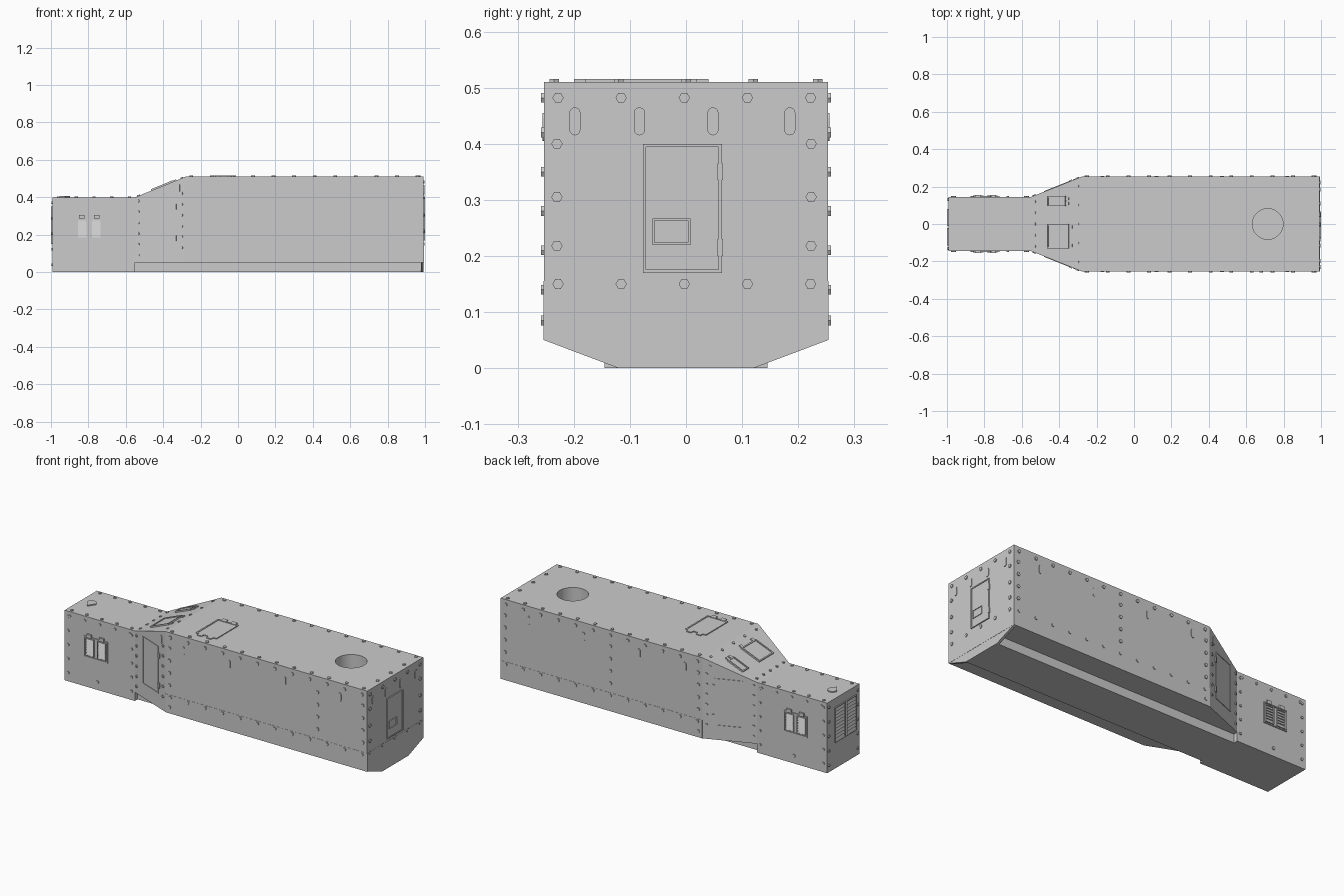
import bpy, bmesh
from math import cos, sin, pi
from mathutils import Matrix, Vector

if "Cube" in bpy.data.objects:
    bpy.data.objects.remove(bpy.data.objects["Cube"])

grey = bpy.data.materials.new("armour grey")
grey.use_nodes = True
grey.diffuse_color = (0.6, 0.6, 0.6, 1)
grey.node_tree.nodes["Principled BSDF"].inputs["Base Color"].default_value = grey.diffuse_color

END, NOSE, WAIST, SHOULDER = 0.993, 0.145, -0.55, -0.28
WIDE, ROOF, HOOD, SILL = 0.253, 0.51, 0.4, 0.05


def finish(bm, name):
    bmesh.ops.recalc_face_normals(bm, faces=bm.faces)
    mesh = bpy.data.meshes.new(name)
    bm.to_mesh(mesh)
    bm.free()
    mesh.materials.append(grey)
    obj = bpy.data.objects.new(name, mesh)
    bpy.context.collection.objects.link(obj)
    return obj


def loft(name, sections):
    """Skin rectangles given as (x, half width, low z, high z)."""
    bm = bmesh.new()
    rings = [[bm.verts.new((x, y, z)) for y, z in ((-w, a), (w, a), (w, b), (-w, b))]
             for x, w, a, b in sections]
    for r, s in zip(rings, rings[1:]):
        for i in range(4):
            j = (i + 1) % 4
            bm.faces.new((r[i], r[j], s[j], s[i]))
    bm.faces.new(rings[0])
    bm.faces.new(rings[-1])
    return finish(bm, name)


def plane(origin, u, v, n):
    """Matrix of a hull wall: u and v lie in the wall, n points out."""
    m = Matrix([Vector(a).normalized() for a in (u, v, n)]).transposed().to_4x4()
    m.translation = origin
    return m


def prism(bm, m, points, top, bottom=-0.003):
    low = [bm.verts.new(m @ Vector((a, b, bottom))) for a, b in points]
    high = [bm.verts.new(m @ Vector((a, b, top))) for a, b in points]
    bm.faces.new(low)
    bm.faces.new(high)
    for i in range(len(points)):
        j = (i + 1) % len(points)
        bm.faces.new((low[i], low[j], high[j], high[i]))


def plate(bm, m, u0, u1, v0, v1, t=0.004):
    prism(bm, m, [(u0, v0), (u1, v0), (u1, v1), (u0, v1)], t)


def frame(bm, m, u0, u1, v0, v1, w=0.006, t=0.004):
    plate(bm, m, u0, u1, v0, v0 + w, t)
    plate(bm, m, u0, u1, v1 - w, v1, t)
    plate(bm, m, u0, u0 + w, v0 + w, v1 - w, t)
    plate(bm, m, u1 - w, u1, v0 + w, v1 - w, t)


def bolt(bm, m, u, v, r=0.01):
    prism(bm, m, [(u + r * cos(k * pi / 3), v + r * sin(k * pi / 3)) for k in range(6)], 0.005)


def slot(bm, m, u, v, r=0.01, half=0.015):
    pts = [(u + r * cos(k * pi / 6), v + half + r * sin(k * pi / 6)) for k in range(7)]
    pts += [(2 * u - a, 2 * v - b) for a, b in pts]
    prism(bm, m, pts, 0.003)


def grille(bm, m, u0, u1, v0, v1, count):
    """Frame with a stack of louvres that face up and out."""
    frame(bm, m, u0, u1, v0, v1, 0.005, 0.007)
    turn = Matrix(((0, 0, 1, 0), (1, 0, 0, 0), (0, 1, 0, 0), (0, 0, 0, 1)))
    step = (v1 - v0 - 0.01) / count
    for i in range(count):
        v = v0 + 0.005 + i * step
        prism(bm, m @ turn, [(v, 0), (v, 0.006), (v + step, 0)], u1 - 0.004, u0 + 0.004)


def spread(a, b, count):
    return [a + (b - a) * i / (count - 1) for i in range(count)]


# Hull: bonnet, flared cab and long crew box
loft("bonnet", [(-END, NOSE, 0, HOOD), (WAIST, NOSE, 0, HOOD)])
body = loft("main_hull", [(WAIST, NOSE, SILL, HOOD), (SHOULDER, WIDE, SILL, ROOF),
                          (END, WIDE, SILL, ROOF)])
loft("floor_tub", [(WAIST - 0.01, 0.12, 0, 0.055), (END - 0.005, 0.12, 0, 0.055)])
loft("lower_skirt", [(SHOULDER, WIDE + 0.001, SILL, 0.155), (END + 0.001, WIDE + 0.001, SILL, 0.155)])

# Turret ring opening
bpy.ops.mesh.primitive_cylinder_add(vertices=48, radius=0.082, depth=0.4, location=(0.715, 0, 0.5))
cutter = bpy.context.object
cutter.name = "turret_opening_cutter"
cutter.data.materials.append(grey)
cut = body.modifiers.new("turret opening", "BOOLEAN")
cut.operation = "DIFFERENCE"
cut.object = cutter
cut.solver = "EXACT"
cutter.hide_render = True
cutter.hide_viewport = True
cutter.display_type = "WIRE"

# Wall planes
X, Y, Z = Vector((1, 0, 0)), Vector((0, 1, 0)), Vector((0, 0, 1))
rear = plane((END, 0, 0), Y, Z, X)
nose = plane((-END, 0, 0), Y, Z, -X)
roof = plane((0, 0, ROOF), X, Y, Z)
hood = plane((0, 0, HOOD), X, Y, Z)
rise, run, flare = ROOF - HOOD, SHOULDER - WAIST, WIDE - NOSE
slope = plane((WAIST, 0, HOOD), (run, 0, rise), Y, (-rise, 0, run))

# Tapered plate closing the rear end below the sill
bm = bmesh.new()
prism(bm, rear, [(-WIDE, SILL), (-0.12, 0), (0.12, 0), (WIDE, SILL)], 0, -0.015)
finish(bm, "rear_lower_plate")

# Rear door with window, hinges and pistol ports
bm = bmesh.new()
plate(bm, rear, -0.077, 0.064, 0.17, 0.4, 0.003)
frame(bm, rear, -0.077, 0.064, 0.17, 0.4, 0.006, 0.006)
frame(bm, rear, -0.06, 0.008, 0.22, 0.267, 0.004, 0.007)
for z in (0.215, 0.35):
    plate(bm, rear, 0.056, 0.066, z - 0.015, z + 0.015, 0.007)
finish(bm, "rear_door")
bm = bmesh.new()
for y in (-0.198, -0.083, 0.048, 0.185):
    slot(bm, rear, y, 0.44)
for y in spread(-0.228, 0.222, 5):
    bolt(bm, rear, y, 0.482)
    bolt(bm, rear, y, 0.15)
for y in (-0.23, 0.223):
    for z in (0.4, 0.305, 0.218):
        bolt(bm, rear, y, z)
finish(bm, "rear_bolts_and_ports")

# Sides, mirrored left and right
for s, label in ((-1, "front"), (1, "back")):
    side = plane((0, s * WIDE, 0), X, Z, s * Y)
    cheek = plane((0, s * NOSE, 0), X, Z, s * Y)
    flank = plane((WAIST, s * NOSE, 0), (run, s * flare, 0), Z, (-flare, s * run, 0))

    bm = bmesh.new()
    for x in spread(-0.25, 0.96, 12):
        bolt(bm, side, x, 0.482)
        bolt(bm, side, x, 0.14)
        bolt(bm, roof, x, s * 0.235)
    for x in (-0.255, 0.68 if s < 0 else 0.3, 0.965):
        for z in (0.21, 0.28, 0.35, 0.42):
            bolt(bm, side, x, z)
    bolt(bm, side, -0.255, 0.085)
    for x in (-0.17, 0.12, 0.47, 0.82):
        slot(bm, side, x, 0.43)
    finish(bm, label + "_side_bolts_and_ports")

    bm = bmesh.new()
    frame(bm, flank, 0.075, 0.225, 0.13, 0.4, 0.005, 0.003)
    for z in (0.18, 0.35):
        plate(bm, flank, 0.222, 0.237, z - 0.015, z + 0.015, 0.006)
    for z in spread(0.09, 0.38, 6):
        bolt(bm, flank, 0.018, z, 0.008)
        bolt(bm, flank, 0.268, z + 0.04, 0.008)
    slot(bm, flank, 0.25, 0.45, 0.008)
    finish(bm, label + "_cab_door")

    bm = bmesh.new()
    grille(bm, cheek, -0.86, -0.805, 0.18, 0.28, 6)
    grille(bm, cheek, -0.785, -0.73, 0.18, 0.28, 6)
    frame(bm, cheek, -0.87, -0.72, 0.17, 0.29, 0.006, 0.005)
    for x in (-0.835, -0.755):
        plate(bm, cheek, x - 0.015, x + 0.015, 0.285, 0.305, 0.009)
    for z in spread(0.05, 0.37, 5):
        bolt(bm, cheek, -0.97, z, 0.008)
        bolt(bm, cheek, WAIST - 0.02, z, 0.008)
    bolt(bm, cheek, -0.785, 0.045, 0.009)
    for x in spread(-0.96, -0.58, 5):
        bolt(bm, cheek, x, 0.375, 0.008)
        bolt(bm, hood, x, s * 0.127, 0.009)
    finish(bm, label + "_bonnet_grilles")

    # Radiator shutter on the nose
    bm = bmesh.new()
    a, b = (-0.115, -0.022) if s < 0 else (-0.012, 0.08)
    grille(bm, nose, a, b, 0.15, 0.35, 10)
    for z in spread(0.04, 0.37, 5):
        bolt(bm, nose, s * 0.13, z, 0.008)
    finish(bm, label + "_radiator_shutter")

# Cab roof hatches over the driver's vision openings
for name, v0, v1, u1 in (("wide_vision_hatch", -0.13, 0.0, 0.22), ("narrow_vision_hatch", 0.095, 0.15, 0.2)):
    bm = bmesh.new()
    plate(bm, slope, 0.095, u1, v0, v1, 0.003)
    frame(bm, slope, 0.095, u1, v0, v1, 0.007, 0.008)
    for v in (v0 + 0.015, v1 - 0.015):
        plate(bm, slope, u1, u1 + 0.018, v - 0.008, v + 0.008, 0.006)
    finish(bm, name)
bm = bmesh.new()
for v in spread(-0.12, 0.12, 5):
    bolt(bm, slope, 0.02, v, 0.008)
    bolt(bm, slope, 0.27, v * 1.7, 0.008)
finish(bm, "cab_roof_bolts")

# Crew roof hatch and rear roof bolts
bm = bmesh.new()
plate(bm, roof, -0.14, -0.01, -0.18, 0.02, 0.002)
frame(bm, roof, -0.14, -0.01, -0.18, 0.02, 0.008, 0.005)
for y in (-0.2, 0.02):
    plate(bm, roof, -0.12, -0.09, y, y + 0.02, 0.005)
    plate(bm, roof, -0.06, -0.03, y, y + 0.02, 0.005)
for y in spread(-0.12, 0.12, 3):
    bolt(bm, roof, 0.965, y)
finish(bm, "roof_hatch")

# Teardrop filler cap on the bonnet
bm = bmesh.new()
rim = [(-0.925 + 0.027 * cos(k * pi / 8), 0.027 * sin(k * pi / 8)) for k in range(9)]
prism(bm, hood, rim + [(-0.925, -0.04)], 0.006)
finish(bm, "filler_cap")
